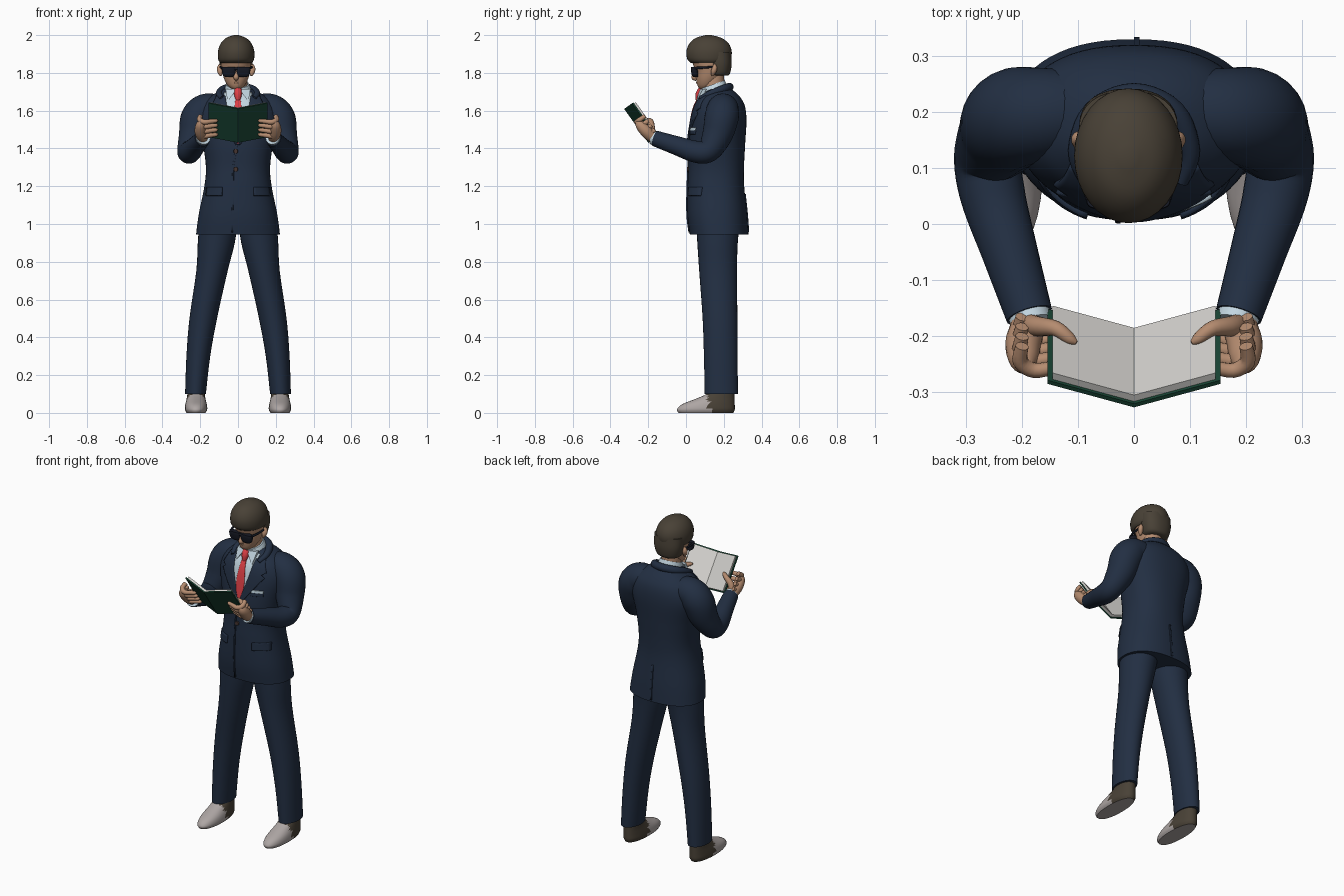
import bpy, bmesh, math
from mathutils import Vector
from mathutils.bvhtree import BVHTree

if "Cube" in bpy.data.objects:
    bpy.data.objects.remove(bpy.data.objects["Cube"])


def material(name, r, g, b):
    m = bpy.data.materials.new(name)
    m.diffuse_color = (r, g, b, 1)
    m.use_nodes = True
    m.node_tree.nodes["Principled BSDF"].inputs["Base Color"].default_value = m.diffuse_color
    return m


SUIT = material("navy_suit", .016, .028, .055)
BROWN = material("dark_brown", .066, .053, .037)
GREY = material("shoe_grey", .42, .38, .37)
SKIN = material("skin", .46, .26, .16)
SHIRT = material("pale_blue_shirt", .55, .68, .76)
TIE = material("red_tie", .72, .05, .06)
GREEN = material("book_green", .01, .06, .035)
PAPER = material("paper", .66, .65, .62)
BLACK = material("black_glass", .008, .01, .018)
BUTTON = material("button_brown", .06, .035, .03)


def build(name, verts, faces, mat, fix=True):
    me = bpy.data.meshes.new(name)
    bm = bmesh.new()
    vs = [bm.verts.new(v) for v in verts]
    for f in faces:
        bm.faces.new([vs[i] for i in f])
    if fix:
        bmesh.ops.recalc_face_normals(bm, faces=bm.faces)
    bm.to_mesh(me)
    bm.free()
    me.materials.append(mat)
    ob = bpy.data.objects.new(name, me)
    bpy.context.collection.objects.link(ob)
    bpy.ops.object.select_all(action='DESELECT')
    ob.select_set(True)
    bpy.context.view_layer.objects.active = ob
    bpy.ops.object.shade_smooth_by_angle(angle=math.radians(45))
    return ob


def spline(pts, k):
    """Catmull-Rom through tuples of any length."""
    out = []
    for i in range(len(pts) - 1):
        a, b, c, d = pts[max(i - 1, 0)], pts[i], pts[i + 1], pts[min(i + 2, len(pts) - 1)]
        for j in range(k):
            t = j / k
            out.append([.5 * (2 * q + (r - p) * t + (2 * p - 5 * q + 4 * r - s) * t * t
                              + (3 * q - p - 3 * r + s) * t ** 3) for p, q, r, s in zip(a, b, c, d)])
    return out + [list(pts[-1])]


def skin_rings(name, rings, mat):
    n = len(rings[0])
    faces = [(i * n + j, i * n + (j + 1) % n, (i + 1) * n + (j + 1) % n, (i + 1) * n + j)
             for i in range(len(rings) - 1) for j in range(n)]
    faces += [tuple(range(n)), tuple(range((len(rings) - 1) * n, len(rings) * n))]
    return build(name, [v for r in rings for v in r], faces, mat)


def loft(name, rows, mat, power=2, tilt=0, n=32, k=4):
    """Stacked horizontal ovals: (z, cx, cy, rx, ry)."""
    rings = []
    for z, cx, cy, rx, ry in spline(rows, k):
        ring = []
        for j in range(n):
            c, s = math.cos(math.tau * j / n), math.sin(math.tau * j / n)
            y = math.copysign(abs(s) ** (2 / power), s) * ry
            ring.append((cx + math.copysign(abs(c) ** (2 / power), c) * rx, cy + y, z + tilt * y))
        rings.append(ring)
    return skin_rings(name, rings, mat)


def tube(name, pts, mat, n=20, k=5):
    """Round sweep along points (x, y, z, radius)."""
    p = spline(pts, k)
    pos = [Vector(q[:3]) for q in p]
    rings, old, side = [], None, None
    for i, q in enumerate(p):
        t = (pos[min(i + 1, len(p) - 1)] - pos[max(i - 1, 0)]).normalized()
        side = t.orthogonal().normalized() if old is None else old.rotation_difference(t) @ side
        old, up = t, t.cross(side)
        rings.append([pos[i] + q[3] * (side * math.cos(math.tau * j / n) + up * math.sin(math.tau * j / n))
                      for j in range(n)])
    return skin_rings(name, rings, mat)


def flip(pts, s):
    return [(s * p[0], *p[1:]) for p in pts]


# Jacket body
torso = loft("jacket_body", [
    (.945, 0, .175, .222, .155), (1.05, 0, .165, .208, .158), (1.2, 0, .158, .178, .15),
    (1.3, 0, .16, .17, .147), (1.42, 0, .163, .185, .15), (1.55, 0, .175, .21, .145),
    (1.63, 0, .18, .19, .13), (1.68, 0, .18, .14, .1), (1.715, 0, .175, .075, .065)],
    SUIT, 2.3, n=64, k=6)
surface = BVHTree.FromPolygons([v.co.copy() for v in torso.data.vertices],
                               [tuple(p.vertices) for p in torso.data.polygons])


def patch(name, rows, mat, off, front=True, nx=8):
    """Cloth panel laid on the jacket: rows (z, x_left, x_right), top to bottom."""
    d = 1 if front else -1
    verts, rr = [], []
    for a, b in zip(rows, rows[1:]):
        rr += [[p + (q - p) * j / 8 for p, q in zip(a, b)] for j in range(8)]
    for z, xl, xr in rr + [rows[-1]]:
        for c in range(nx + 1):
            x = xl + (xr - xl) * c / nx
            hit = surface.ray_cast(Vector((x, -d, z)), Vector((0, d, 0)))[0]
            verts.append((x, (hit.y if hit else .12) - d * off, z))
    w = nx + 1
    faces = [(r * w + c, (r + 1) * w + c, (r + 1) * w + c + 1, r * w + c + 1)[::d]
             for r in range(len(rr)) for c in range(nx)]
    ob = build(name, verts, faces, mat, False)
    m = ob.modifiers.new("thickness", 'SOLIDIFY')
    m.thickness, m.offset = off + .003, -1
    return ob


# Shirt front, tie, jacket details
patch("shirt_front", [(1.7, -.075, .075), (1.6, -.065, .065), (1.42, -.004, .004)], SHIRT, .003)
patch("tie", [(1.665, -.013, .013), (1.55, -.026, .026), (1.46, -.022, .022), (1.42, -.004, .004)], TIE, .009)
tube("tie_knot", [(0, .085, 1.71, .021), (0, .07, 1.685, .02), (0, .062, 1.655, .012)], TIE)
patch("jacket_front_edge", [(1.42, -.012, -.002), (1.3, -.03, -.022), (.955, -.035, -.027)], SUIT, .006)
patch("back_vent", [(1.16, .0, .01), (.955, .0, .01)], SUIT, .005, False)
patch("pocket_square", [(1.51, .075, .14), (1.495, .072, .138)], SHIRT, .008)
patch("breast_pocket", [(1.495, .07, .14), (1.475, .07, .138)], SUIT, .006)
for z in (1.385, 1.29):
    patch("jacket_button", [(z + .011, -.017, -.007), (z + .005, -.023, -.001),
                            (z - .005, -.023, -.001), (z - .011, -.017, -.007)], BUTTON, .008)
tube("jacket_collar", [(-.085, .075, 1.665, .012), (-.1, .13, 1.69, .018), (-.07, .2, 1.715, .022),
                       (0, .23, 1.725, .022), (.07, .2, 1.715, .022), (.1, .13, 1.69, .018),
                       (.085, .075, 1.665, .012)], SUIT)
loft("shirt_collar", [(1.66, 0, .15, .074, .075), (1.71, 0, .148, .07, .068), (1.74, -.003, .145, .062, .06)],
     SHIRT, tilt=.35)

# Book frame: x across, t up the cover, h above the cover towards the reader
UP, OUT = Vector((0, -.58, .815)), Vector((0, .815, .58))


def book(x, t, h):
    return Vector((x, -.2, 1.43)) + UP * t + OUT * (h + abs(x) / 3)


def slab(name, s, x1, t0, t1, h0, h1, mat):
    v = [book(s * x, t, h) for x in (0, x1) for t in (t0, t1) for h in (h0, h1)]
    build(name, v, [(0, 1, 3, 2), (4, 6, 7, 5), (0, 4, 5, 1), (2, 3, 7, 6), (0, 2, 6, 4), (1, 5, 7, 3)], mat)


for s, side in ((-1, "right"), (1, "left")):
    # Lapels and pocket flaps
    for part, rows in (("lapel", [(1.68, .068, .115), (1.615, .058, .145), (1.6, .055, .12),
                                  (1.585, .052, .14), (1.42, .0, .012)]),
                       ("pocket_flap", [(1.195, .085, .168), (1.15, .085, .172)])):
        rows = [(z, *sorted((s * a, s * b))) for z, a, b in rows]
        patch(f"{side}_{part}", rows, SUIT, .01)
    # Collar points
    build(f"{side}_collar_point", [(s * x, y, z) for x, y, z in (
        (.008, .074, 1.715), (.066, .09, 1.715), (.055, .052, 1.645),
        (.008, .09, 1.715), (.066, .11, 1.715), (.055, .07, 1.645))],
        [(0, 1, 2), (3, 5, 4), (0, 3, 4, 1), (1, 4, 5, 2), (2, 5, 3, 0)], SHIRT)
    # Sleeve and shirt cuff
    tube(f"{side}_sleeve", flip([
        (.1, .2, 1.61, .075), (.17, .195, 1.605, .085), (.213, .188, 1.56, .09), (.234, .165, 1.47, .08),
        (.26, .118, 1.388, .062), (.252, .05, 1.383, .058), (.222, -.05, 1.415, .05),
        (.187, -.163, 1.453, .042)], s), SUIT, 28, 6)
    tube(f"{side}_cuff", flip([(.192, -.145, 1.447, .038), (.183, -.177, 1.458, .038)], s), SHIRT)
    # Hand holding the book
    tube(f"{side}_palm", flip([(.187, -.16, 1.453, .028), (.192, -.19, 1.47, .031), (.198, -.215, 1.495, .032),
                               (.197, -.243, 1.525, .026), (.192, -.258, 1.545, .012)], s), SKIN)
    for i in range(4):
        t = .035 + .03 * i
        path = [(.2, .0, .012), (.203, -.035, .014), (.178, -.046, .0135), (.14, -.026, .012),
                (.115, -.013, .01), (.107, -.011, .004)]
        tube(f"{side}_finger", [(*book(s * x, t, h), r) for x, h, r in path], SKIN, 12, 4)
    tube(f"{side}_thumb", flip([(.188, -.18, 1.475, .02), (.172, -.183, 1.515, .018)], s)
         + [(*book(s * .14, .085, .03), .014), (*book(s * .115, .1, .027), .011),
            (*book(s * .103, .106, .026), .004)], SKIN, 14, 4)
    # Book half
    slab(f"{side}_book_cover", s, .155, 0, .22, 0, .008, GREEN)
    slab(f"{side}_book_pages", s, .146, .006, .213, .008, .022, PAPER)
    # Trouser leg
    loft(f"{side}_trouser_leg", [(z, s * x, y, a, b) for z, x, y, a, b in (
        (.1, .225, .187, .055, .088), (.3, .21, .184, .063, .089), (.5, .184, .18, .073, .092),
        (.75, .138, .17, .083, .1), (.9, .115, .167, .098, .107), (1, .105, .17, .1, .115))], SUIT)
    # Shoe, dark heel part
    shoe = loft(f"{side}_shoe", [(z, s * .222, y, a, b) for z, y, a, b in (
        (0, .105, .05, .145), (.018, .105, .059, .153), (.045, .118, .057, .14),
        (.075, .155, .05, .102), (.1, .182, .046, .074), (.125, .187, .044, .07))], GREY, 2.2)
    shoe.data.materials.append(BROWN)
    for p in shoe.data.polygons:
        if p.center.y > .13 - .2 * p.center.z and p.normal.z > -.9:
            p.material_index = 1
    # Ear and glasses
    tube(f"{side}_ear", [(-.01 + s * .08, .14, 1.785, .006), (-.01 + s * .085, .145, 1.805, .014),
                         (-.01 + s * .088, .152, 1.825, .014), (-.01 + s * .085, .15, 1.845, .006)], SKIN, 12)
    loft(f"{side}_lens", [(1.778, -.01 + s * .037, .05, .018, .012), (1.788, -.01 + s * .038, .047, .031, .016),
                          (1.815, -.01 + s * .038, .044, .037, .018), (1.83, -.01 + s * .038, .043, .036, .016)],
         BLACK, 3)
    tube(f"{side}_temple", [(-.01 + s * .07, .045, 1.825, .007), (-.01 + s * .081, .09, 1.828, .006),
                            (-.01 + s * .083, .15, 1.832, .005)], BLACK, 8)
tube("glasses_bridge", [(-.03, .035, 1.822, .006), (.01, .035, 1.822, .006)], BLACK, 8)

# Head, neck, nose
loft("neck", [(1.68, -.002, .15, .056, .056), (1.8, -.008, .145, .055, .056)], SKIN)
loft("head", [(1.712, -.01, .1, .018, .025), (1.73, -.01, .107, .042, .045), (1.765, -.01, .118, .062, .064),
              (1.81, -.01, .13, .075, .08), (1.86, -.01, .128, .081, .095), (1.93, -.01, .122, .078, .095),
              (1.97, -.01, .12, .04, .05)], SKIN)
tube("nose", [(-.01, .056, 1.825, .009), (-.01, .045, 1.79, .012), (-.01, .043, 1.775, .014),
              (-.01, .056, 1.764, .008)], SKIN, 12)
patch_mouth = tube("lips", [(-.03, .068, 1.746, .002), (-.01, .058, 1.748, .005), (.01, .068, 1.746, .002)], SKIN, 10)

# Hair: cap and back
loft("hair_cap", [(1.853, -.01, .124, .084, .098), (1.872, -.01, .122, .095, .115), (1.915, -.01, .122, .096, .12),
                  (1.955, -.01, .122, .082, .104), (1.985, -.01, .12, .053, .068), (2, -.01, .12, .012, .015)], BROWN)
loft("hair_back", [(1.785, -.01, .17, .06, .052), (1.8, -.01, .172, .076, .062), (1.85, -.01, .176, .087, .066),
                   (1.91, -.01, .17, .088, .068)], BROWN, 2.3)
